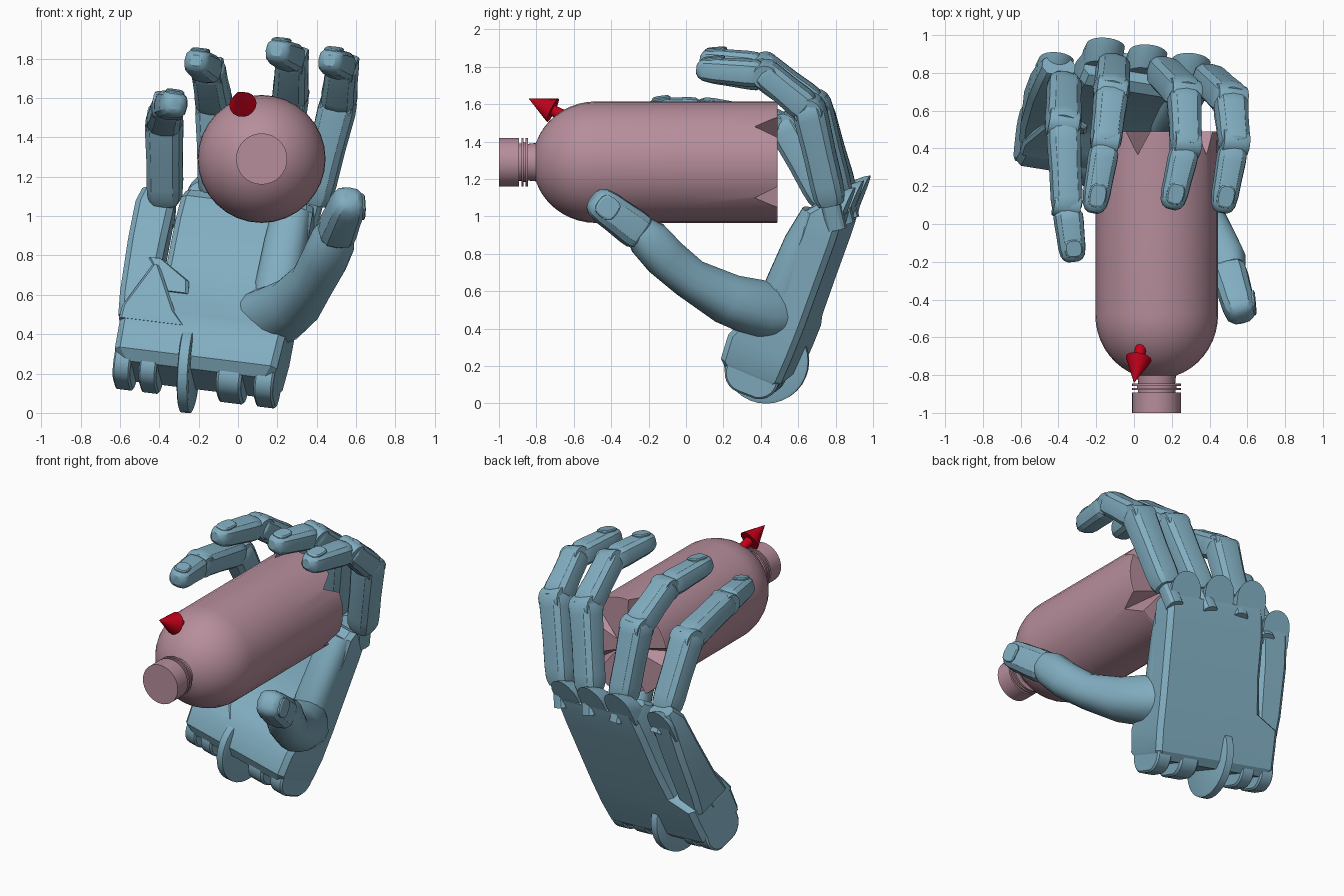
import bpy, bmesh
from math import sin, cos, pi, radians
from mathutils import Vector as V

if "Cube" in bpy.data.objects:
    bpy.data.objects.remove(bpy.data.objects["Cube"])


def material(name, rgb):
    m = bpy.data.materials.new(name)
    m.diffuse_color = (*rgb, 1)
    m.use_nodes = True
    m.node_tree.nodes["Principled BSDF"].inputs["Base Color"].default_value = m.diffuse_color
    return m


BLUE = material("blue", (0.22, 0.42, 0.53))
PINK = material("pink", (0.47, 0.27, 0.33))
RED = material("red", (0.55, 0.0, 0.01))

# Hand frame: X across the palm, U toward the fingers, N out of the back
W = V((-0.22, 0.45, 0.25))
U = V((0.17, 0.36, 0.90)).normalized()
X = V((0.96, -0.17, -0.16))
X = (X - U * X.dot(U)).normalized()
N = U.cross(X)


def P(u, v, w):
    return W + X * u + U * v + N * w


def loft(name, rings, mat=BLUE, angle=28):
    """Skin a stack of equal rings and cap both ends."""
    bm = bmesh.new()
    rs = [[bm.verts.new(p) for p in r] for r in rings]
    n = len(rs[0])
    for a, b in zip(rs, rs[1:]):
        for i in range(n):
            j = (i + 1) % n
            bm.faces.new((a[i], a[j], b[j], b[i]))
    bm.faces.new(rs[0][::-1])
    bm.faces.new(rs[-1])
    bmesh.ops.recalc_face_normals(bm, faces=bm.faces[:])
    me = bpy.data.meshes.new(name)
    bm.to_mesh(me)
    bm.free()
    me.polygons.foreach_set("use_smooth", [True] * len(me.polygons))
    me.set_sharp_from_angle(angle=radians(angle))
    me.materials.append(mat)
    ob = bpy.data.objects.new(name, me)
    bpy.context.collection.objects.link(ob)
    return ob


def section(c, s, d, a, b, n=16, p=0.75):
    """Rounded-box ring with half sizes a (along s) and b (along d)."""
    pw = lambda t: abs(t) ** p * (1 if t >= 0 else -1)
    return [c + s * a * pw(cos(2 * pi * i / n)) + d * b * pw(sin(2 * pi * i / n))
            for i in range(n)]


def lathe(name, origin, axis, profile, n=32, mat=BLUE, angle=28):
    s = axis.orthogonal().normalized()
    d = axis.cross(s)
    return loft(name, [section(origin + axis * h, s, d, r, r, n, 1) for h, r in profile], mat, angle)


def disc(name, c, axis, r, width, n=24):
    h = width / 2
    return lathe(name, c, axis, [(-h, r * .93), (-h * .8, r), (h * .8, r), (h, r * .93)], n)


def frame(t, side):
    s = (side - t * side.dot(t)).normalized()
    return s, t.cross(s)


def segment(name, a, b, w0, w1, side, tip=False):
    """One finger bone with flat chamfered sides; a tip gets a rounded end and a nail."""
    t = (b - a).normalized()
    s, d = frame(t, side)
    prof = [(0, .8), (.08, .97), (.2, 1), (.5, .97)]
    prof += [(.72, .97), (.88, .88), (.96, .68), (1, .4)] if tip else [(.86, 1), (.95, .95), (1, .8)]
    loft(name, [section(a.lerp(b, f), s, d, k * (w0 + (w1 - w0) * f), k * (w0 + (w1 - w0) * f) * .95,
                        12, .72) for f, k in prof])
    if tip:
        c = a.lerp(b, .76) + d * w1 * .85
        ln = (b - a).length * .2
        loft(name + "_nail", [section(c + d * h, s, (t - d * .18).normalized(), w1 * k, ln * k * 1.4, 16, .7)
                              for h, k in ((-.03, .66), (.004, .64), (.01, .55))])


def slab(name, rows, ch=.03):
    """Chamfered slab from rows of (v, u0, u1, front w, back w)."""
    rings = []
    for v, a, b, f, k in rows:
        rings.append([P(u, v, w) for u, w in (
            (a + ch, f), (b - ch, f), (b, f + ch), (b, k - ch),
            (b - ch, k), (a + ch, k), (a, k - ch), (a, f + ch))])
    return loft(name, rings)


def lobe(name, u, v, w, r, drop=.12):
    """Rounded knuckle guard, thinning toward its tip."""
    rings = []
    for vv, ww, rr in ((v, w, r), (v - .02, w - .03, r), (v - .08, w - .1, r * .95)):
        arc = [(rr * cos(i * pi / 12), vv + rr * 1.1 * sin(i * pi / 12)) for i in range(13)]
        rings.append([P(u + a, b, ww) for a, b in [(rr, v - drop)] + arc + [(-rr, v - drop)]])
    loft(name, rings)


# Palm with thick wrist cuff, ending below the knuckle guards
slab("palm", [(-.09, -.35, .42, -.15, .12), (-.04, -.39, .45, -.20, .15),
              (.10, -.39, .46, -.21, .155), (.20, -.39, .46, -.17, .155),
              (.28, -.25, .46, -.12, .155), (.50, -.23, .46, -.07, .148),
              (.75, -.23, .46, -.06, .14), (.88, -.22, .46, -.07, .132),
              (.93, -.21, .45, -.03, .125)])
# Raised muscle ridge under the index finger
loft("palm_index_ridge", [section(P(.35, v, w), X, N, a, b, 16, .85) for v, w, a, b in
                          ((.25, 0, .10, .12), (.45, -.03, .115, .11), (.7, -.03, .11, .10),
                           (.88, -.02, .10, .08))])
# Little-finger side plate, separate from the palm, and the cuff corner that carries it
slab("little_side_plate", [(.16, -.41, -.26, -.17, .12), (.30, -.43, -.25, -.13, .11),
                           (.60, -.445, -.25, -.10, .09), (.82, -.445, -.245, -.09, .06),
                           (.91, -.43, -.255, -.05, .05)])
slab("cuff_corner", [(.12, -.395, -.05, -.205, 0), (.20, -.395, -.12, -.18, 0),
                     (.46, -.29, -.25, -.13, 0)], .015)
slab("side_plate_catch", [(.33, -.20, -.08, -.12, 0), (.40, -.25, -.09, -.12, 0),
                          (.50, -.32, -.24, -.12, 0)], .015)
for nm, u, v, w, r in (("ring", -.115, .985, .125, .102), ("middle", .115, .985, .125, .102),
                       ("index", .35, .975, .12, .102), ("little", -.35, .85, .06, .092)):
    lobe(nm + "_knuckle_guard", u, v, w, r)

# Wrist hinge lugs and the large slotted disc
for i, (u, h) in enumerate(((-.345, .045), (-.21, .045), (.21, .065), (.39, .05))):
    rings = []
    for e, k in ((-h, .9), (-h * .8, 1), (h * .8, 1), (h, .9)):
        rings.append([P(u + e, -.06 + .11 * k * sin(a * pi / 12),
                        (.03 if cos(a * pi / 12) > 0 else -.05) + .11 * k * cos(a * pi / 12))
                      for a in range(24)])
    loft(f"wrist_lug_{i + 1}", rings)
disc("wrist_disc", V((-.25, .43, .228)), (X + U * .06).normalized(), .228, .06, 32)

# Four fingers: base, two joints, tip, half width
fingers = {
    "index": ((.38, .78, 1.05), (.51, .66, 1.57), (.53, .43, 1.76), (.465, .06, 1.79), .094),
    "middle": ((.14, .82, 1.08), (.265, .69, 1.59), (.275, .42, 1.80), (.195, .08, 1.84), .094),
    "ring": ((-.11, .84, 1.10), (-.12, .70, 1.56), (-.15, .44, 1.74), (-.215, .06, 1.79), .094),
    "little": ((-.37, .76, 1.06), (-.375, .53, 1.48), (-.355, .10, 1.56), (-.32, -.20, 1.57), .094),
}
for nm, (*pts, w) in fingers.items():
    a, b, c, e = map(V, pts)
    t1, t2, t3 = (b - a).normalized(), (c - b).normalized(), (e - c).normalized()
    segment(nm + "_proximal", a + t1 * .02, b + t1 * .04, w * .98, w * 1.06, X)
    segment(nm + "_middle", b + t2 * .01, c + t2 * .03, w, w * .9, X)
    segment(nm + "_tip", c + t3 * .03, e, w * .87, w * .78, X, True)
    s, d = frame(t1, X)
    loft(nm + "_knuckle_tongue", [section(a + t1 * h, s, d, .05, .055, 12) for h in (-.12, .12)])
    disc(nm + "_joint", b, s, w * .85, w * 1.7, 16)
    disc(nm + "_end_joint", c, s, w * .75, w * 1.5, 16)

# Thumb: swollen base swept into a two-part digit
path = [((.12, .52, .48), .15), ((.20, .41, .50), .155), ((.29, .22, .56), .135),
        ((.38, .02, .67), .110), ((.44, -.11, .78), .115), ((.485, -.20, .88), .112),
        ((.51, -.25, .93), .085)]
rings = []
for i, (p, r) in enumerate(path):
    q0, q1 = V(path[max(i - 1, 0)][0]), V(path[min(i + 1, len(path) - 1)][0])
    t = (q1 - q0).normalized()
    s, d = frame(t, V((1, -.1, .3)).cross(t))
    rings.append(section(V(p), s, d, r, r, 16, .85))
loft("thumb_base", rings)
ta, tb = V((.495, -.235, .905)), V((.575, -.50, 1.10))
tt = (tb - ta).normalized()
segment("thumb_tip", ta, tb, .105, .095, V((1, -.3, .3)).cross(tt), True)

# Bottle: body with domed shoulder, ringed neck and cap
dome = [(.48 + .34 * sin(a), .325 * cos(a)) for a in [i * 1.25 / 9 for i in range(10)]]
bottle = lathe("bottle", V((.12, 0, 1.29)), V((0, -1, 0)),
               [(-.49, .322), (-.485, .325), (0, .325)] + dome +
               [(.845, .098), (.845, .13), (.857, .13), (.857, .105), (.868, .105),
                (.868, .13), (.88, .13), (.88, .10), (.892, .10), (.892, .13), (1, .13)],
               32, PINK)

# Five tapered grooves cut into the bottle base
bm = bmesh.new()
o = V((.12, 0, 1.29))
for k in range(5):
    a = radians(36 + 72 * k)
    r, q = V((cos(a), 0, sin(a))), V((-sin(a), 0, cos(a)))
    at = lambda rad, side, y: bm.verts.new(o + r * rad + q * side + V((0, y, 0)))
    vs = [at(.06, 0, .488), at(.36, 0, .35), at(.36, -.09, .51), at(.36, .09, .51), at(.06, 0, .51)]
    bmesh.ops.convex_hull(bm, input=vs)
bmesh.ops.recalc_face_normals(bm, faces=bm.faces[:])
me = bpy.data.meshes.new("base_groove_cutter")
bm.to_mesh(me)
bm.free()
me.materials.append(PINK)
cutter = bpy.data.objects.new("base_groove_cutter", me)
bpy.context.collection.objects.link(cutter)
cutter.hide_render = True
mod = bottle.modifiers.new("grooves", 'BOOLEAN')
mod.operation = 'DIFFERENCE'
mod.object = cutter
mod.solver = 'EXACT'
bpy.context.view_layer.objects.active = bottle
bpy.ops.object.modifier_apply(modifier=mod.name)
bpy.data.objects.remove(cutter)

# Red pointer on the bottle shoulder
tip, base = V((0, -.84, 1.63)), V((.025, -.712, 1.567))
ax = (tip - base).normalized()
lathe("pointer", base, ax, [(-.07, .03), (0, .03), (0, .07), ((tip - base).length, .001)], 16, RED)
